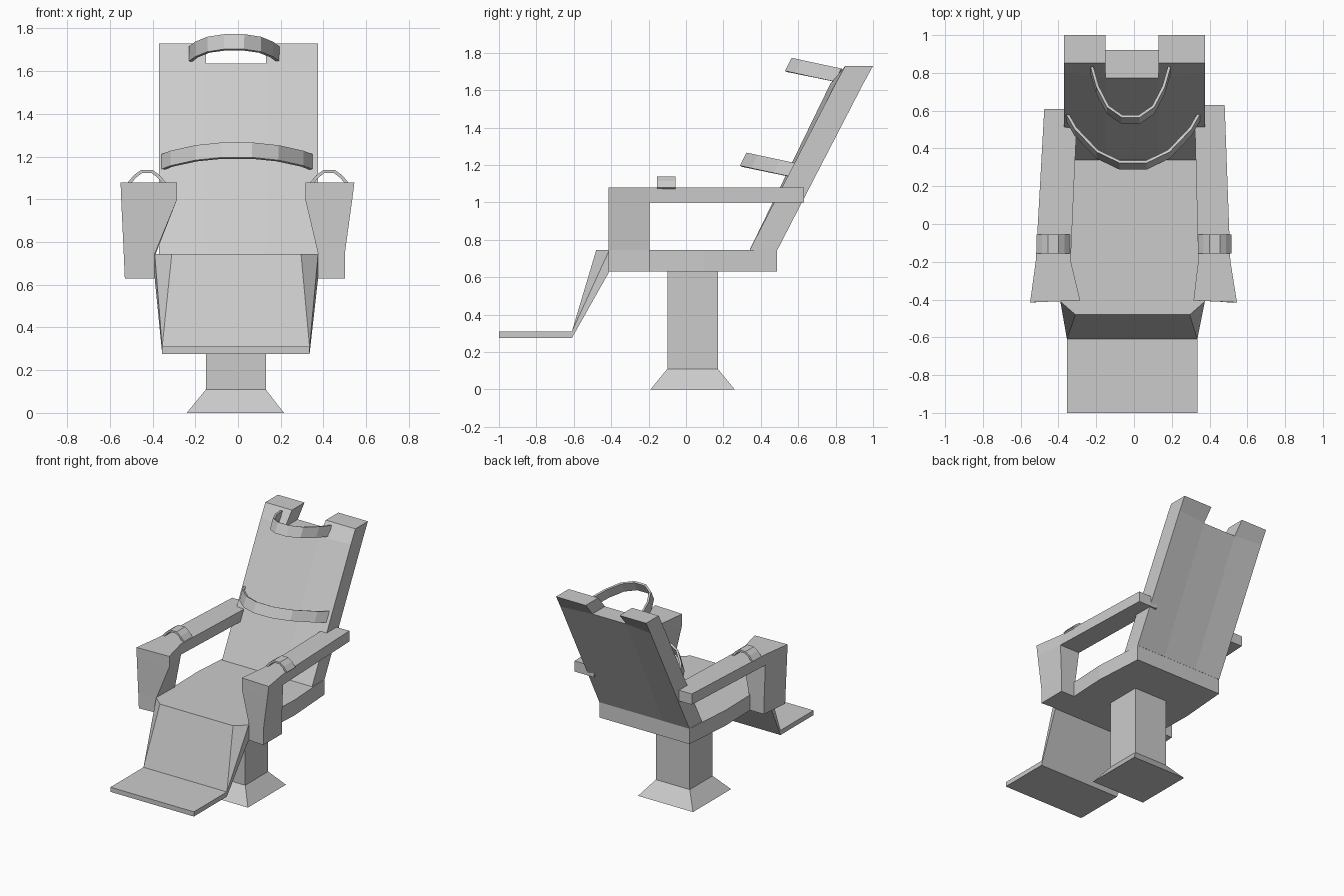
import bpy, bmesh
from mathutils import Vector

if "Cube" in bpy.data.objects:
    bpy.data.objects.remove(bpy.data.objects["Cube"])


def finish(name, bm):
    bmesh.ops.remove_doubles(bm, verts=bm.verts, dist=0.0005)
    bmesh.ops.recalc_face_normals(bm, faces=bm.faces)
    me = bpy.data.meshes.new(name)
    bm.to_mesh(me)
    bm.free()
    ob = bpy.data.objects.new(name, me)
    bpy.context.collection.objects.link(ob)
    return ob


def loft(bm, rings, bottom=True, top=True):
    """Skin matching rings of points, with optional end caps."""
    vs = [[bm.verts.new(p) for p in r] for r in rings]
    n = len(vs[0])
    for a, b in zip(vs, vs[1:]):
        for i in range(n):
            j = (i + 1) % n
            bm.faces.new((a[i], a[j], b[j], b[i]))
    if bottom:
        bm.faces.new(vs[0][::-1])
    if top:
        bm.faces.new(vs[-1])


def rect(x0, x1, y0, y1, z):
    return [(x0, y0, z), (x1, y0, z), (x1, y1, z), (x0, y1, z)]


def solid(name, rings):
    bm = bmesh.new()
    loft(bm, rings)
    return finish(name, bm)


def strap(name, path, width, thick=0.015):
    """Thin band swept along a path, with its width along a fixed vector."""
    bm = bmesh.new()
    w = Vector(width) / 2
    rows = [(bm.verts.new(Vector(p) - w), bm.verts.new(Vector(p) + w)) for p in path]
    for a, b in zip(rows, rows[1:]):
        bm.faces.new((a[0], b[0], b[1], a[1]))
    ob = finish(name, bm)
    mod = ob.modifiers.new("thickness", 'SOLIDIFY')
    mod.thickness = thick
    mod.offset = 0


# Pedestal with flared foot
solid("pedestal", [rect(-.24, .215, -.19, .26, 0), rect(-.15, .13, -.10, .17, .11),
                   rect(-.15, .13, -.10, .17, .64)])

# Seat slab
outline = [(-.39, -.41), (.375, -.41), (.40, .1), (.375, .487), (-.37, .487), (-.40, .1)]
solid("seat", [[(x, y, z) for x, y in outline] for z in (.63, .745)])

# Leg rest with chamfered front corners
bm = bmesh.new()
for p in [(-.31, -.48, .745), (.295, -.48, .745)] \
        + [(x, -.41, z) for x in (-.39, .375) for z in (.63, .745)] \
        + [(x, -.61, z) for x in (-.355, .335) for z in (.275, .31)]:
    bm.verts.new(p)
bmesh.ops.convex_hull(bm, input=bm.verts)
finish("leg_rest", bm)
solid("foot_plate", [rect(-.355, .335, -1, -.61, z) for z in (.275, .31)])

# Backrest: leaning panel, slightly raised centre, two horns around a notch
XS = (-.37, -.15, .13, .375)
DEPTH = .148
LEVELS = [(.745, .34, .34), (1.635, .80, .772), (1.73, .852, .852)]  # z, outer y, inner y


def back_ring(level, cols):
    z, yo, yi = level
    front = [(XS[i], yo if i in (0, 3) else yi, z) for i in cols]
    return front + [(x, y + DEPTH, z) for x, y, z in reversed(front)]


bm = bmesh.new()
loft(bm, [back_ring(l, (0, 1, 2, 3)) for l in LEVELS[:2]], False, False)
for cols in ((0, 1), (2, 3)):
    loft(bm, [back_ring(l, cols) for l in LEVELS[1:]], False, True)
bm.faces.new([bm.verts.new(p) for p in back_ring(LEVELS[1], (1, 2))])
finish("backrest", bm)

# Armrests: flared front post and long rail
# post levels: z, front inner x, front outer x, rear inner x, rear outer x
ARMS = {
    "right": (1, [(.63, .375, .50, .375, .50), (.745, .375, .50, .375, .50),
                  (1.0, .315, .535, .34, .51), (1.08, .315, .545, .34, .51)], (.32, .48), .63),
    "left": (-1, [(.63, .39, .53, .385, .51), (.745, .39, .535, .385, .51),
                  (1.0, .285, .547, .335, .52), (1.08, .285, .55, .335, .52)], (.30, .475), .61),
}
for side, (s, levels, (ri, ro), yend) in ARMS.items():
    bm = bmesh.new()
    loft(bm, [[(s * a, -.405, z), (s * b, -.415, z), (s * d, -.195, z), (s * c, -.195, z)]
              for z, a, b, c, d in levels])
    finish(side + "_arm_post", bm)
    _, _, _, c, d = levels[-1]
    solid(side + "_arm_rail", [[(s * c, -.195, z), (s * d, -.195, z),
                                (s * ro, yend, z), (s * ri, yend, z)] for z in (1.0, 1.08)])
    # Wrist cuff arched over the rail
    cuff = [(-.083, 1.075), (-.055, 1.108), (-.025, 1.13), (.025, 1.13), (.055, 1.108), (.083, 1.075)]
    strap(side + "_wrist_cuff", [(s * .427 + x, -.105, z) for x, z in cuff], (0, .1, 0))


# Curved restraint straps in front of the backrest
def body_strap(name, cx, half, z_mid, width):
    pts = [(cx - x, y) for x, y in half] + [(cx + x, y) for x, y in reversed(half)]
    y_mid = half[-1][1]
    strap(name, [(x, y, z_mid - .21 * (y - y_mid)) for x, y in pts], width)


body_strap("chest_strap", -.005, [(.35, .57), (.305, .49), (.19, .37), (.07, .312)], 1.228, (0, .035, .07))
body_strap("head_strap", -.018, [(.205, .815), (.175, .71), (.12, .605), (.045, .553)], 1.735, (0, .035, .07))
